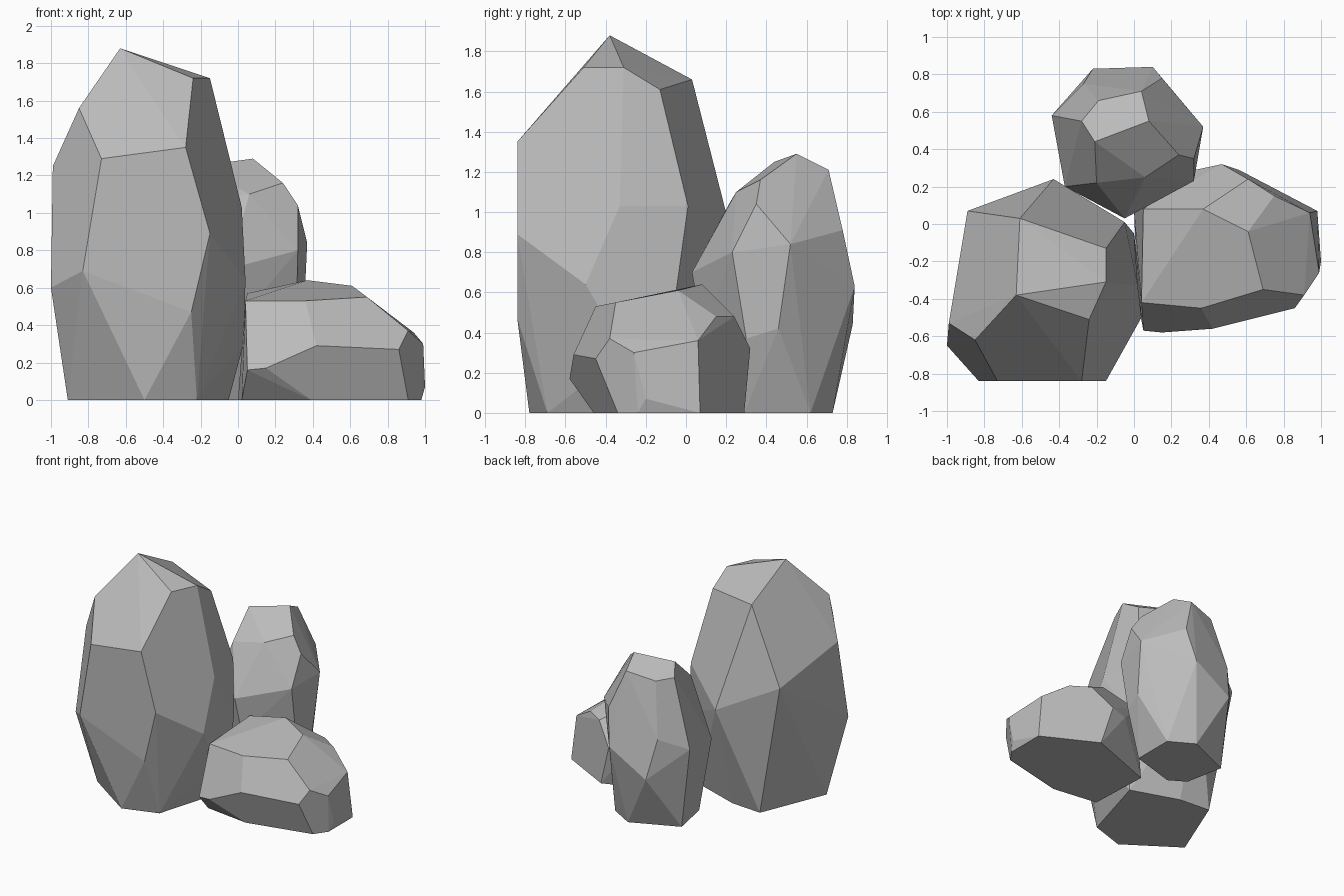
import bpy
import bmesh
import math

default_cube = bpy.data.objects.get("Cube")
if default_cube:
    bpy.data.objects.remove(default_cube, do_unlink=True)

# One plain stone colour for every rock
stone = bpy.data.materials.new("stone_grey")
stone.use_nodes = True
stone_colour = (0.5, 0.5, 0.5, 1.0)
stone.diffuse_color = stone_colour
stone.node_tree.nodes["Principled BSDF"].inputs["Base Color"].default_value = stone_colour
stone.node_tree.nodes["Principled BSDF"].inputs["Roughness"].default_value = 0.9


def chiselled_rock(name, crown, belly, base):
    """Wrap a faceted convex stone around its corner points; base corners lie on the ground."""
    corners = crown + belly + [(x, y, 0) for x, y in base]
    bm = bmesh.new()
    for corner in corners:
        bm.verts.new(corner)
    hull = bmesh.ops.convex_hull(bm, input=bm.verts[:], use_existing_faces=False)
    leftovers = set(hull["geom_interior"] + hull["geom_unused"])
    loose = [v for v in leftovers if isinstance(v, bmesh.types.BMVert) and v.is_valid]
    bmesh.ops.delete(bm, geom=loose, context="VERTS")

    # Merge nearly coplanar triangles into broad cut facets
    bmesh.ops.dissolve_limit(bm, angle_limit=math.radians(4),
                             verts=bm.verts[:], edges=bm.edges[:])
    bmesh.ops.recalc_face_normals(bm, faces=bm.faces[:])
    for face in bm.faces:
        face.smooth = False

    mesh = bpy.data.meshes.new(name)
    bm.to_mesh(mesh)
    bm.free()
    mesh.materials.append(stone)
    rock = bpy.data.objects.new(name, mesh)
    bpy.context.collection.objects.link(rock)
    return rock


# Tall standing rock
chiselled_rock(
    "tall_rock",
    crown=[(-.63, -.38, 1.88), (-.15, -.31, 1.72), (-.24, -.51, 1.72),
           (-.15, -.13, 1.61), (-.61, .03, 1.66), (-.85, -.62, 1.56),
           (-.28, -.84, 1.35), (-.73, -.84, 1.29), (-.99, -.53, 1.25)],
    belly=[(-1, -.65, .6), (-.83, -.84, .69), (-.15, -.84, .89),
           (-.25, -.84, .47), (.04, -.5, .64), (.02, -.33, 1.03),
           (-.05, .01, 1.03), (-.89, .07, 1.07), (-.43, .24, .84),
           (0, -.05, .6), (.03, -.3, .3)],
    base=[(-.5, -.78), (-.22, -.69), (-.91, -.5), (-.69, .04),
          (-.43, .02), (-.05, -.11)],
)

# Upright rock at the back
chiselled_rock(
    "back_rock",
    crown=[(.08, .55, 1.29), (-.21, .44, 1.25), (.04, .71, 1.21),
           (-.19, .66, 1.17), (-.28, .55, 1.18), (.24, .37, 1.16),
           (.06, .25, 1.1), (.32, .35, 1.04), (-.2, .22, 1.05)],
    belly=[(.37, .52, .84), (.32, .23, .8), (.15, .78, .91),
           (-.44, .58, .65), (-.27, .75, .75), (-.22, .83, .44),
           (.1, .84, .63), (.35, .46, .42), (.31, .3, .37),
           (-.37, .2, .58), (-.05, .03, .7), (-.02, .08, .4)],
    base=[(.2, .29), (.2, .62), (.01, .73), (-.36, .57),
          (-.3, .26), (-.17, .18)],
)

# Low lying rock
chiselled_rock(
    "low_rock",
    crown=[(.37, .08, .64), (.61, -.04, .61), (.69, -.35, .55),
           (.36, -.45, .53), (.04, -.42, .53), (.05, .08, .57),
           (.75, .15, .48), (.61, .24, .48)],
    belly=[(.42, -.56, .29), (.86, -.45, .27), (.91, -.38, .37),
           (.99, -.26, .3), (.94, .06, .36), (1, -.2, .07),
           (.97, .05, .11), (.15, -.58, .17), (.05, -.57, .16),
           (.47, .32, .32), (.33, .29, .3)],
    base=[(.39, -.46), (.91, -.34), (.98, -.24), (.98, .07),
          (.56, .29), (0, .08), (.02, -.41)],
)
